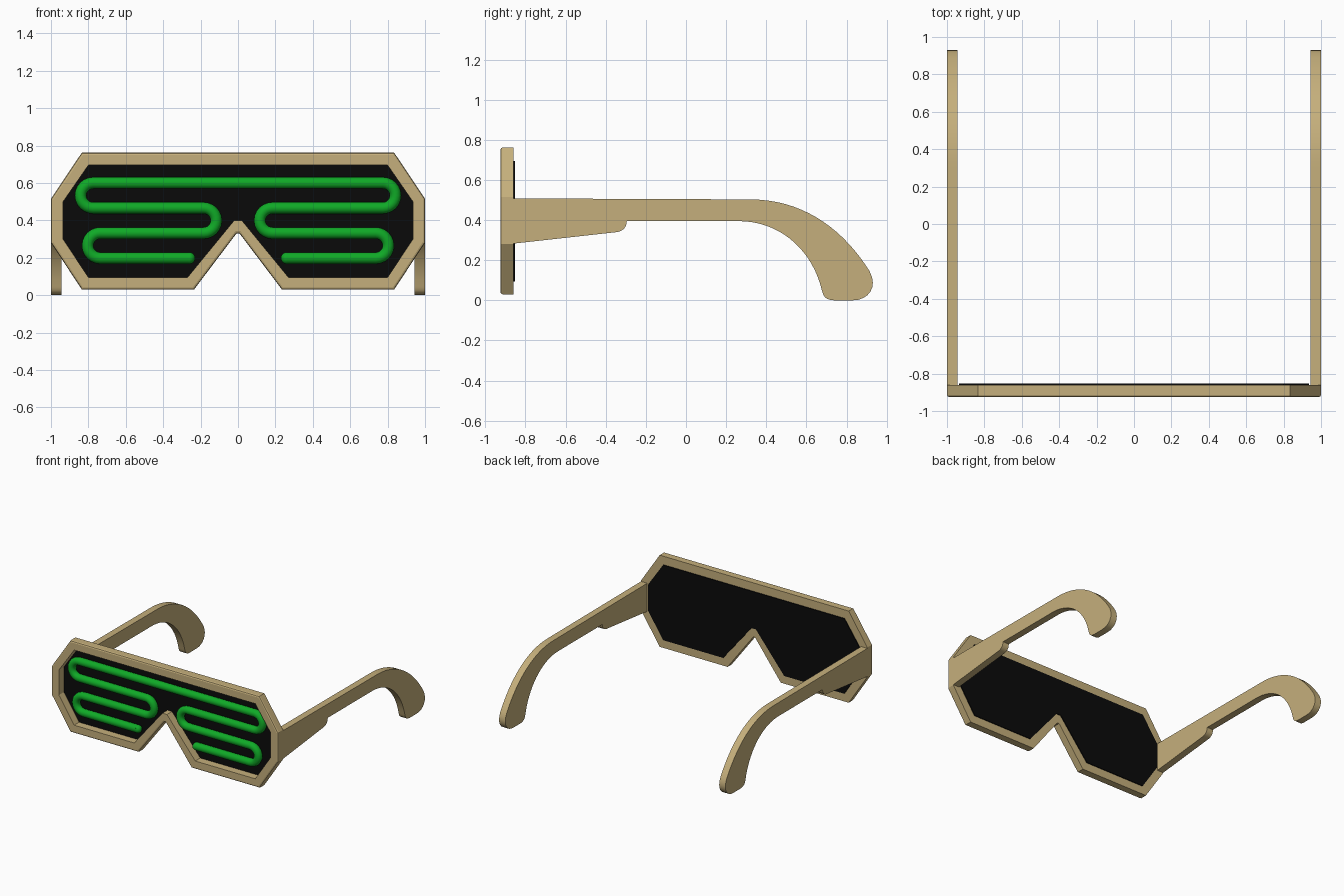
import bpy, bmesh, math
from mathutils import Vector
from mathutils.geometry import interpolate_bezier

cube = bpy.data.objects.get("Cube")
if cube:
    bpy.data.objects.remove(cube, do_unlink=True)

FRONT, BACK = -0.925, -0.86


def material(name, rgb, rough=0.6):
    m = bpy.data.materials.new(name)
    m.use_nodes = True
    m.diffuse_color = (*rgb, 1)
    bsdf = m.node_tree.nodes["Principled BSDF"]
    bsdf.inputs["Base Color"].default_value = (*rgb, 1)
    bsdf.inputs["Roughness"].default_value = rough
    return m


tan = material("tan plastic", (0.56, 0.43, 0.2))
black = material("black lens", (0.003, 0.003, 0.003))
green = material("green tube", (0.005, 0.4, 0.02))


def finish(bm, name, mat):
    bmesh.ops.recalc_face_normals(bm, faces=bm.faces)
    mesh = bpy.data.meshes.new(name)
    bm.to_mesh(mesh)
    bm.free()
    mesh.materials.append(mat)
    ob = bpy.data.objects.new(name, mesh)
    bpy.context.collection.objects.link(ob)
    return ob


def smooth(ob, angle=30):
    bpy.ops.object.select_all(action='DESELECT')
    ob.select_set(True)
    bpy.context.view_layer.objects.active = ob
    bpy.ops.object.shade_smooth_by_angle(angle=math.radians(angle))


def extrude_profile(name, points, offset, mat):
    """Fill a closed profile and extrude it by the offset vector."""
    bm = bmesh.new()
    face = bm.faces.new([bm.verts.new(p) for p in points])
    ext = bmesh.ops.extrude_face_region(bm, geom=[face], use_keep_orig=True)
    moved = [v for v in ext["geom"] if isinstance(v, bmesh.types.BMVert)]
    bmesh.ops.translate(bm, verts=moved, vec=offset)
    return finish(bm, name, mat)


def mirrored(half):
    return half + [(-x, z) for x, z in reversed(half)]


# Outer and inner outlines of the front, matched point for point
outer = mirrored([(0.835, 0.762), (1, 0.515), (1, 0.28), (0.835, 0.03),
                  (0.235, 0.03), (0.008, 0.33)])
inner = mirrored([(0.8, 0.695), (0.935, 0.5), (0.935, 0.3), (0.8, 0.095),
                  (0.27, 0.095), (0.02, 0.4)])

# Front frame: a ring with a softened outer front edge
bm = bmesh.new()
loops = [[bm.verts.new((x, y, z)) for x, z in outline]
         for outline, y in ((outer, FRONT), (outer, BACK), (inner, BACK), (inner, FRONT))]
count = len(outer)
for i in range(4):
    a, b = loops[i], loops[(i + 1) % 4]
    for j in range(count):
        k = (j + 1) % count
        bm.faces.new((a[j], a[k], b[k], b[j]))
rim = [bm.edges.get((loops[0][j], loops[0][(j + 1) % count])) for j in range(count)]
bmesh.ops.bevel(bm, geom=rim, offset=0.012, segments=2, profile=0.5, affect='EDGES')
finish(bm, "front_frame", tan)

# Dark lens set into the back of the frame
extrude_profile("lens", [(x, BACK - 0.002, z) for x, z in inner], (0, 0.009, 0), black)


# Temple arms with a hooked ear piece
def bezier(a, b, c, d, n=14):
    pts = [Vector((0, *p)) for p in (a, b, c, d)]
    return interpolate_bezier(*pts, n)


side = [Vector((0, BACK, 0.508))]
side += bezier((0.32, 0.503), (0.58, 0.503), (0.78, 0.36), (0.915, 0.145), 18)
side += bezier((0.927, 0.115), (0.945, 0.05), (0.9, 0), (0.83, 0), 8)
side += bezier((0.74, 0), (0.705, 0), (0.685, 0.015), (0.68, 0.04), 6)
side += bezier((0.677, 0.05), (0.63, 0.25), (0.47, 0.395), (0.26, 0.395), 18)
side += bezier((-0.295, 0.395), (-0.295, 0.365), (-0.315, 0.343), (-0.345, 0.34), 7)
side.append(Vector((0, BACK, 0.283)))
for name, x in (("left_temple", 0.945), ("right_temple", -1.0)):
    arm = extrude_profile(name, [Vector((x, p.y, p.z)) for p in side], (0.055, 0, 0), tan)
    smooth(arm)

# Glowing tube snaking over the lens, mirrored left to right
TUBE_R, BEND, TUBE_Y = 0.031, 0.067, -0.892
TOP = 0.6
path = []


def bend(cx, cz, direction):
    for i in range(13):
        t = math.pi * i / 12
        path.append((cx + direction * BEND * math.sin(t), cz + BEND * math.cos(t)))


for row, (cx, direction) in enumerate(((0.775, 1), (0.183, -1), (0.737, 1))):
    bend(cx, TOP - BEND * (2 * row + 1), direction)
path.append((0.26, TOP - 6 * BEND))
full = [(-x, z) for x, z in reversed(path)] + path

curve = bpy.data.curves.new("tube_path", 'CURVE')
curve.dimensions = '3D'
curve.bevel_depth = TUBE_R
curve.bevel_resolution = 4
curve.use_fill_caps = True
spline = curve.splines.new('POLY')
spline.points.add(len(full) - 1)
for point, (x, z) in zip(spline.points, full):
    point.co = (x, TUBE_Y, z, 1)
curve.materials.append(green)
tube = bpy.data.objects.new("glow_tube", curve)
bpy.context.collection.objects.link(tube)
bpy.ops.object.select_all(action='DESELECT')
tube.select_set(True)
bpy.context.view_layer.objects.active = tube
bpy.ops.object.convert(target='MESH')
smooth(bpy.context.view_layer.objects.active, 40)

# Rounded tube ends
for name, (x, z) in (("right_tube_end", full[0]), ("left_tube_end", full[-1])):
    bm = bmesh.new()
    bmesh.ops.create_uvsphere(bm, u_segments=16, v_segments=10, radius=TUBE_R)
    bmesh.ops.translate(bm, verts=bm.verts, vec=(x, TUBE_Y, z))
    smooth(finish(bm, name, green), 40)
